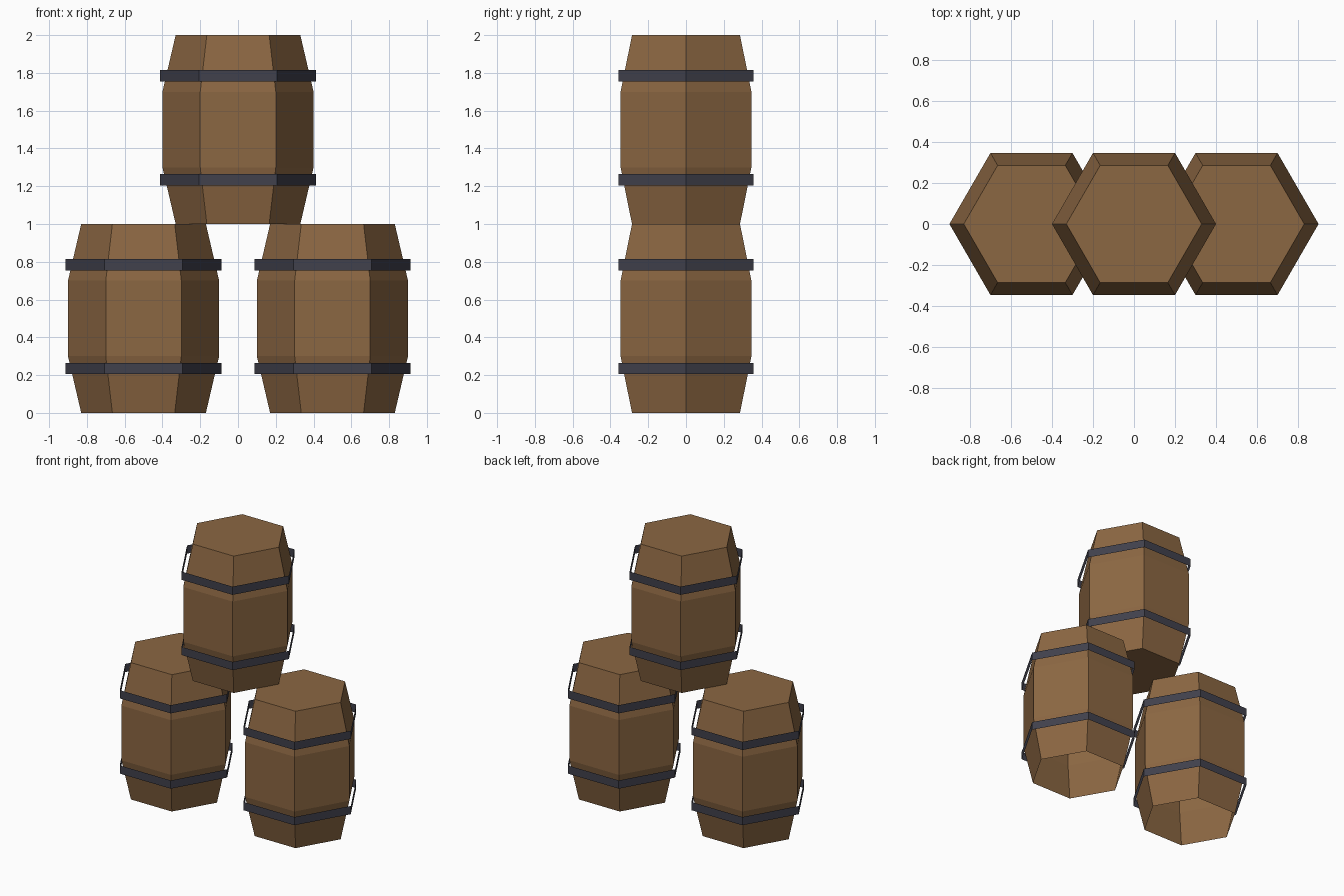
import bpy, bmesh, math

cube = bpy.data.objects.get("Cube")
if cube:
    bpy.data.objects.remove(cube, do_unlink=True)


def material(name, rgb):
    mat = bpy.data.materials.new(name)
    mat.use_nodes = True
    mat.diffuse_color = (*rgb, 1)
    mat.node_tree.nodes["Principled BSDF"].inputs["Base Color"].default_value = (*rgb, 1)
    return mat


wood = material("brown wood", (0.26, 0.135, 0.055))
iron = material("dark iron", (0.052, 0.052, 0.072))

SIDES = 6


def lathe(name, profile, location, mat, top=False, bottom=False):
    """Six-sided shell through (radius, height) pairs, with optional end caps."""
    bm = bmesh.new()
    rings = []
    for radius, z in profile:
        angles = [math.tau * i / SIDES for i in range(SIDES)]
        rings.append([bm.verts.new((radius * math.cos(a), radius * math.sin(a), z)) for a in angles])
    for low, high in zip(rings, rings[1:]):
        for i in range(SIDES):
            j = (i + 1) % SIDES
            bm.faces.new((low[i], low[j], high[j], high[i]))
    if top:
        bm.faces.new(rings[-1])
    if bottom:
        bm.faces.new(rings[0][::-1])
    mesh = bpy.data.meshes.new(name)
    bm.to_mesh(mesh)
    bm.free()
    mesh.materials.append(mat)
    obj = bpy.data.objects.new(name, mesh)
    obj.location = location
    bpy.context.collection.objects.link(obj)
    return obj


def barrel(prefix, location, bottom):
    # Bulging wooden body
    body = [(0.33, 0), (0.4, 0.3), (0.4, 0.7), (0.33, 1)]
    lathe(prefix + "_barrel_body", body, location, wood, top=True, bottom=bottom)
    # Thin open hoops standing clear of the wood
    for label, z in (("lower", 0.205), ("upper", 0.755)):
        lathe(f"{prefix}_barrel_{label}_hoop", [(0.412, z), (0.412, z + 0.06)], location, iron)


# Two barrels on the ground, open underneath, and one stacked on top
barrel("left", (0.5, 0, 0), False)
barrel("right", (-0.5, 0, 0), False)
barrel("top", (0, 0, 1), True)
